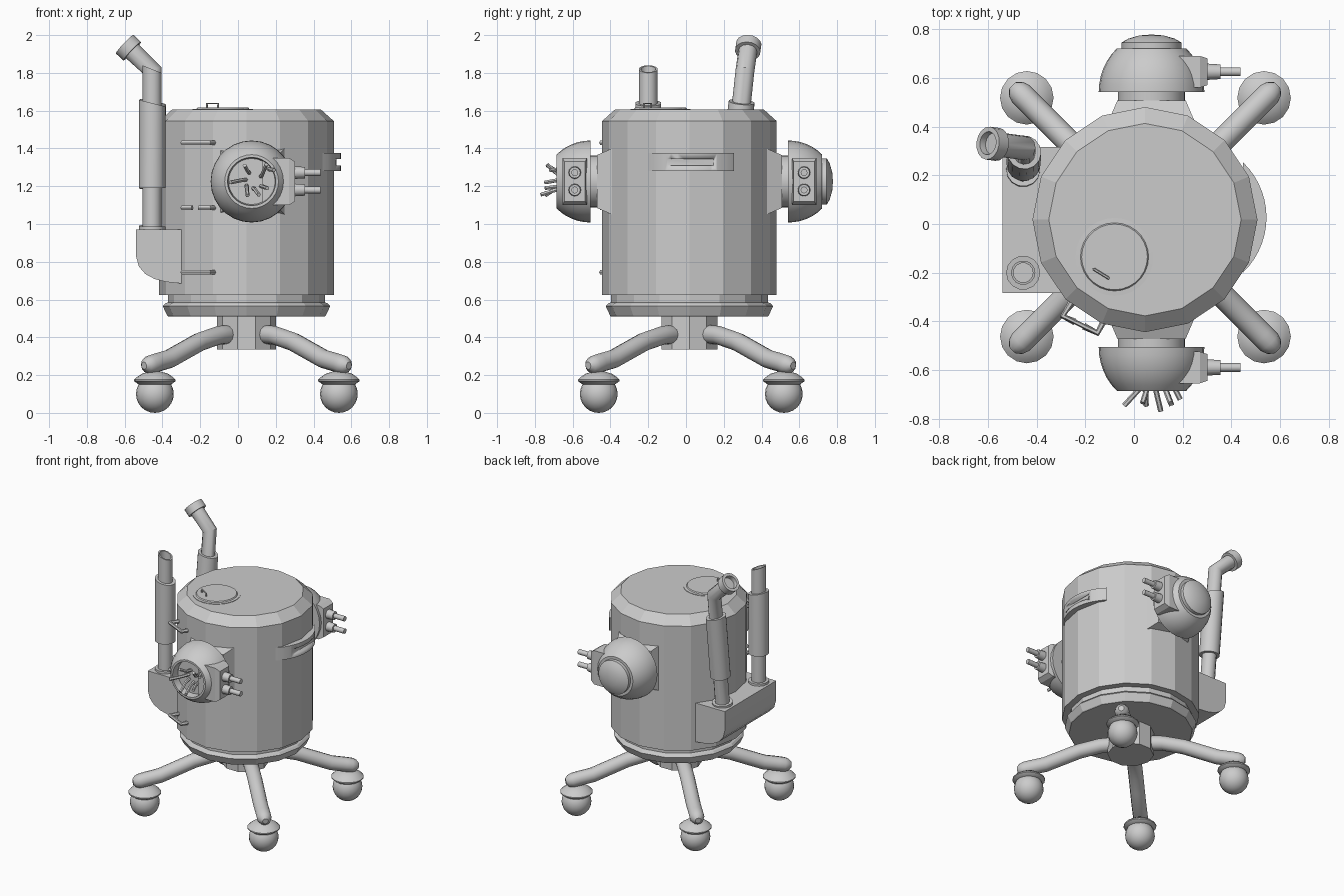
import bpy, bmesh
from math import sin, cos, pi, radians, sqrt
from mathutils import Vector, Matrix

if "Cube" in bpy.data.objects:
    bpy.data.objects.remove(bpy.data.objects["Cube"])

CX, CY = 0.045, 0.018          # axis of the main body


def finish(name, me, angle=40):
    ob = bpy.data.objects.new(name, me)
    bpy.context.scene.collection.objects.link(ob)
    if angle:
        bpy.ops.object.select_all(action='DESELECT')
        ob.select_set(True)
        bpy.context.view_layer.objects.active = ob
        bpy.ops.object.shade_smooth_by_angle(angle=radians(angle))
    return ob


def bm_object(name, bm, angle=40):
    bmesh.ops.recalc_face_normals(bm, faces=bm.faces)
    me = bpy.data.meshes.new(name)
    bm.to_mesh(me)
    bm.free()
    return finish(name, me, angle)


def revolve(name, prof, loc, direction=(0, 0, 1), segs=20, phase=0.0, scale=(1, 1),
            angle=40, closed=False, slant=None):
    """Lathe a (radius, height) profile around an axis."""
    bm = bmesh.new()
    rings = []
    for r, h in prof:
        if r < 1e-6:
            rings.append([bm.verts.new((0, 0, h))])
            continue
        ring = []
        for i in range(segs):
            a = phase + 2 * pi * i / segs
            x, y = r * cos(a) * scale[0], r * sin(a) * scale[1]
            z = h + slant[1] * x if slant and h > slant[0] else h
            ring.append(bm.verts.new((x, y, z)))
        rings.append(ring)
    pairs = list(zip(rings, rings[1:]))
    if closed:
        pairs.append((rings[-1], rings[0]))
    for a, b in pairs:
        for i in range(segs):
            j = (i + 1) % segs
            if len(a) == 1:
                bm.faces.new((a[0], b[i], b[j]))
            elif len(b) == 1:
                bm.faces.new((a[i], a[j], b[0]))
            else:
                bm.faces.new((a[i], a[j], b[j], b[i]))
    rot = Vector(direction).to_track_quat('Z', 'Y').to_matrix().to_4x4()
    bm.transform(Matrix.Translation(loc) @ rot)
    return bm_object(name, bm, angle)


def tube(name, pts, radius, taper=None, res=4):
    """Round bar along a polyline, with optional radius factor per point."""
    cu = bpy.data.curves.new(name, 'CURVE')
    cu.dimensions = '3D'
    cu.bevel_depth, cu.bevel_resolution, cu.use_fill_caps = radius, res, True
    sp = cu.splines.new('POLY')
    sp.points.add(len(pts) - 1)
    for i, p in enumerate(pts):
        sp.points[i].co = (*p, 1)
        sp.points[i].radius = taper[i] if taper else 1
    tmp = bpy.data.objects.new(name + "_path", cu)
    me = bpy.data.meshes.new_from_object(tmp)
    bpy.data.objects.remove(tmp)
    return finish(name, me)


def prism(name, outline, depth):
    """Extrude a closed 3D outline along a vector."""
    bm = bmesh.new()
    f = bm.faces.new([bm.verts.new(p) for p in outline])
    ext = bmesh.ops.extrude_face_region(bm, geom=[f])
    bmesh.ops.translate(bm, vec=depth, verts=[v for v in ext['geom'] if isinstance(v, bmesh.types.BMVert)])
    return bm_object(name, bm, 30)


# Main drum with base rings and chamfered lid
revolve("body_drum", [(0, .51), (.415, .51), (.42, .515), (.443, .565), (.43, .58), (.415, .585), (.415, .625),
                      (.462, .625), (.462, 1.545), (.395, 1.605), (0, 1.605)],
        (CX, CY, 0), segs=16, angle=0)
revolve("base_hub", [(0, .335), (.156, .335), (.156, .52), (0, .52)], (CX, CY, 0), segs=10, angle=0)

# Hatch on the lid with its little handle
revolve("lid_hatch", [(0, 1.6), (.16, 1.6), (.16, 1.608), (.14, 1.609), (.135, 1.616), (0, 1.616)],
        (-.08, -.135, 0), segs=28)
tube("hatch_handle", [(-.165, -.185, 1.605), (-.165, -.185, 1.638), (-.105, -.222, 1.638), (-.105, -.222, 1.605)],
     .006, res=1)

# Four legs with ball casters
leg = [(.06, .415, .4), (.075, .415, .85), (.10, .415, 1), (.15, .41, 1), (.25, .375, 1), (.33, .33, 1),
       (.41, .285, 1), (.48, .265, 1), (.51, .255, 1), (.53, .252, .8), (.543, .25, .4)]
for sx, xn in ((-1, "left"), (1, "right")):
    for sy, yn in ((-1, "front"), (1, "back")):
        nm = f"{yn}_{xn}"
        tube(nm + "_leg", [(CX + sx * d, .025 + sy * d, z) for d, z, t in leg], .05, [t for d, z, t in leg])
        foot = (.047 + sx * .487, .028 + sy * .49, 0)
        ball = [(.1 * sin(pi * i / 12), .1 - .1 * cos(pi * i / 12)) for i in range(13)]
        revolve(nm + "_ball", ball, foot, segs=20)
        revolve(nm + "_caster_cap", [(0, .15), (.085, .15), (.11, .168), (.11, .176), (.095, .19),
                                     (.07, .207), (.035, .218), (0, .222)], foot, segs=16)

# Side turrets, front and back mirrored about the drum axis
EX, EZ = .072, 1.225
dome = [(.217 * cos(a), .523 + .18 * sin(a) / sin(radians(49)))
        for a in [radians(49) * i / 6 for i in range(7)]]
for s, nm in ((-1, "front"), (1, "back")):
    o, d = (EX, CY, EZ), (0, s, 0)
    q = sqrt(2)
    revolve(nm + "_mount", [(0, .36), (.185 * q, .36), (.185 * q, .385), (.14 * q, .49), (0, .49)],
            o, d, 4, pi / 4, angle=0)
    if s < 0:
        end = [(.128, .703), (.122, .65), (0, .65)]
    else:
        end = [(.123, .703), (.123, .727), (.095, .743), (.05, .756), (0, .76)]
    revolve(nm + "_dome", [(0, .45), (.138, .45), (.138, .523)] + dome + end, o, d, 28)
    py = CY + s * .607
    revolve(nm + "_side_pod", [(0, .13), (q, .13), (q, .27), (.84 * q, .302), (0, .302)],
            (0, py, EZ), (1, 0, 0), 4, pi / 4, (.065, .125), angle=0)
    for k, z in (("upper", 1.272), ("lower", 1.18)):
        revolve(f"{nm}_{k}_pin", [(0, .29), (.034, .29), (.03, .355), (.018, .355), (.018, .438), (0, .438)],
                (0, py, z), (1, 0, 0), 12)

# Bent prongs inside the front turret: (root x, root z, tip x, tip z, tip y)
for i, (a, b, c, e, y) in enumerate([(.045, 1.235, -.04, 1.22, -.745), (.06, 1.27, .035, 1.31, -.735),
                                     (.12, 1.25, .15, 1.315, -.735), (.16, 1.29, .19, 1.285, -.72),
                                     (.045, 1.205, .05, 1.15, -.745), (.08, 1.19, .11, 1.155, -.768),
                                     (.12, 1.2, .155, 1.19, -.745)]):
    tube(f"prong_{i + 1}", [(a, -.62, b), (a + (c - a) * .3, -.68, b + (e - b) * .2), (c, y, e)], .011, res=1)

# Exhaust box on the left, rounded on its lower outer edge
prism("exhaust_box", [(x, -.283, z) for x, z in
                      ((-.3, .685), (-.3, .972), (-.54, .972), (-.54, .83), (-.525, .775),
                       (-.49, .735), (-.44, .708), (-.38, .693))], (0, .6, 0))

# Front exhaust pipe with a broken slanted end
fp = (-.455, -.2, 0)
revolve("front_pipe", [(.05, .95), (.05, 1.82), (.04, 1.82), (.04, .95)], fp, segs=14, closed=True, slant=(1.7, .4))
revolve("front_sleeve", [(.045, 1.19), (.07, 1.19), (.07, 1.64), (.045, 1.64)], fp, segs=14,
        closed=True, slant=(1.5, .25))
revolve("front_pipe_flange", [(.045, .96), (.07, .96), (.07, .988), (.045, .988)], fp, segs=14, closed=True)

# Back exhaust pipe, leaning, with an elbow and flared mouth
base, elbow, mouth = Vector((-.455, .22, .95)), Vector((-.45, .312, 1.81)), Vector((-.6, .332, 1.952))
lean, out = (elbow - base).normalized(), (mouth - elbow).normalized()
tube("back_pipe", [base, elbow, mouth - out * .03], .05)
revolve("back_sleeve", [(.045, .24), (.07, .24), (.07, .7), (.045, .7)], base, lean, 14, closed=True, slant=(.5, .2))
revolve("back_pipe_flange", [(.045, .01), (.07, .01), (.07, .04), (.045, .04)], base, lean, 14, closed=True)
revolve("back_pipe_mouth", [(.045, -.055), (.068, -.055), (.068, 0), (.048, 0), (.044, -.04)],
        mouth, out, 16, closed=True)

# Rungs on the front left of the drum; the middle one is broken
for nm, z in (("top", 1.43), ("middle", 1.085), ("bottom", .745)):
    p = [Vector(v) for v in ((-.25, -.31, z), (-.292, -.378, z), (-.15, -.447, z), (-.12, -.39, z))]
    if nm == "middle":
        tube("middle_rung_a", [p[0], p[1], p[1].lerp(p[2], .35)], .014, res=1)
        tube("middle_rung_b", [p[1].lerp(p[2], .6), p[2], p[3]], .014, res=1)
    else:
        tube(nm + "_rung", p, .014, res=1)

# Curved visor on the right side with a slot
arc = [(.23 + .314 * cos(a), .027 + .314 * sin(a), 1.28)
       for a in [radians(-46 + 92 * i / 14) for i in range(15)]]
visor = prism("side_visor", arc, (0, 0, .095))
cut = prism("visor_slot_cutter", [(.517, -.1, 1.31), (.6, -.1, 1.31), (.6, .145, 1.31), (.517, .145, 1.31)],
            (0, 0, .035))
cut.hide_render = True
cut.hide_viewport = True
mod = visor.modifiers.new("slot", 'BOOLEAN')
mod.operation, mod.object, mod.solver = 'DIFFERENCE', cut, 'EXACT'
